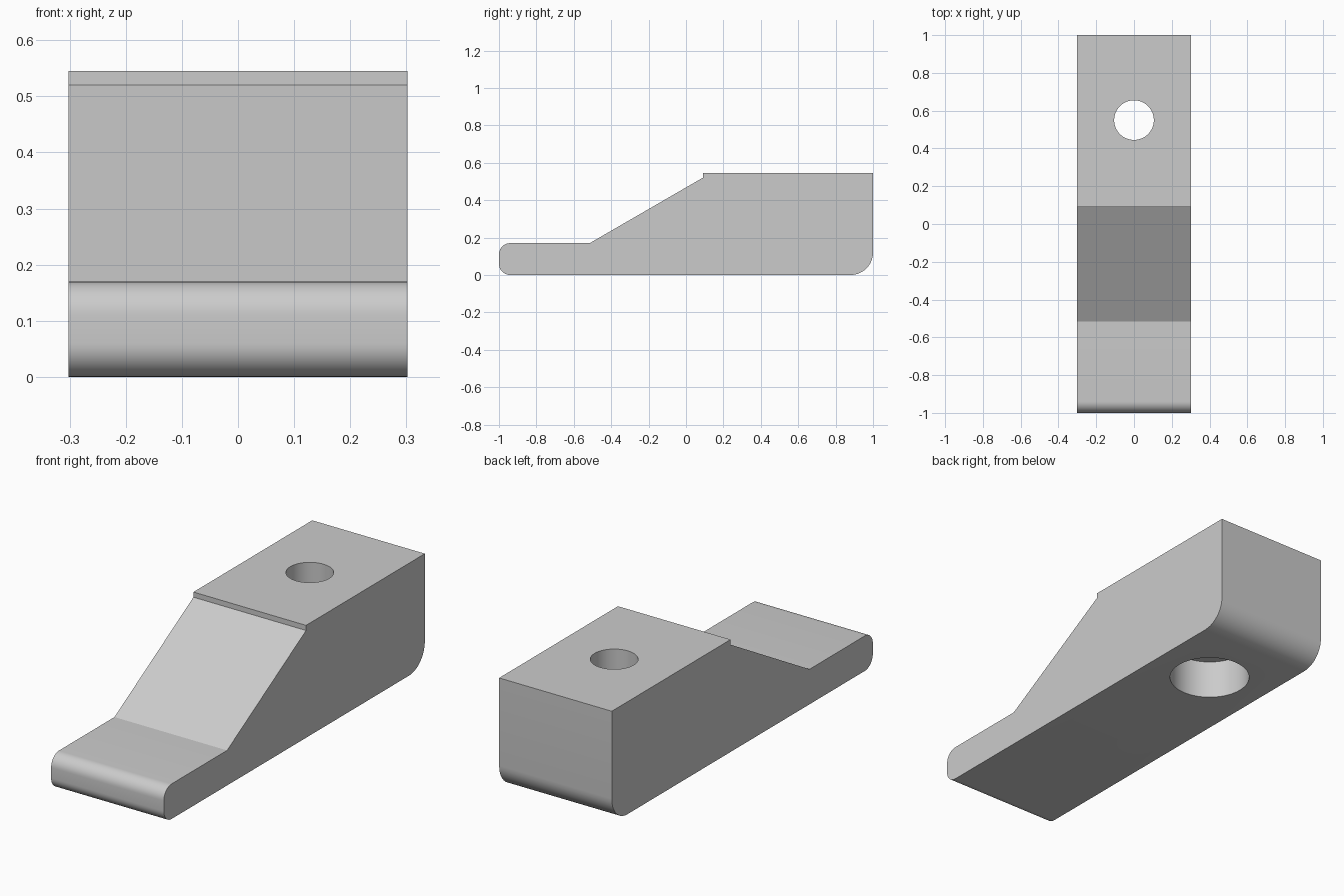
import bpy, bmesh, math

cube = bpy.data.objects.get("Cube")
if cube:
    bpy.data.objects.remove(cube, do_unlink=True)

HALF_WIDTH = 0.302
HOLE_Y = 0.55

grey = bpy.data.materials.new("plain grey")
grey.use_nodes = True
grey.diffuse_color = (0.6, 0.6, 0.6, 1)
grey.node_tree.nodes["Principled BSDF"].inputs["Base Color"].default_value = (0.6, 0.6, 0.6, 1)


def arc(cy, cz, radius, start, steps=10):
    """Quarter turn, counter-clockwise, as (y, z) points."""
    angles = [math.radians(start + 90 * i / steps) for i in range(steps + 1)]
    return [(cy + radius * math.cos(a), cz + radius * math.sin(a)) for a in angles]


def add_cutter(name, radius, bottom, top):
    bpy.ops.mesh.primitive_cylinder_add(vertices=64, radius=radius, depth=top - bottom,
                                        location=(0, HOLE_Y, (bottom + top) / 2))
    cutter = bpy.context.object
    cutter.name = name
    cutter.data.materials.append(grey)
    return cutter


# Side profile: rounded toe, ramp, small step, heel with a rounded lower corner
profile = (arc(-0.94, 0.06, 0.06, 180) + arc(0.88, 0.12, 0.12, 270)
           + [(1, 0.545), (0.09, 0.545), (0.09, 0.52), (-0.515, 0.17)]
           + arc(-0.94, 0.11, 0.06, 90))

# Extrude the profile across the width
bm = bmesh.new()
side = bm.faces.new([bm.verts.new((-HALF_WIDTH, y, z)) for y, z in profile])
extruded = bmesh.ops.extrude_face_region(bm, geom=[side])["geom"]
bmesh.ops.translate(bm, vec=(2 * HALF_WIDTH, 0, 0),
                    verts=[v for v in extruded if isinstance(v, bmesh.types.BMVert)])
bmesh.ops.recalc_face_normals(bm, faces=bm.faces)
mesh = bpy.data.meshes.new("clamp_body")
bm.to_mesh(mesh)
bm.free()
mesh.materials.append(grey)
body = bpy.data.objects.new("clamp_body", mesh)
bpy.context.collection.objects.link(body)

# Bolt hole with a wider counterbore underneath
cutters = [add_cutter("bolt_hole_cutter", 0.105, -0.1, 0.7),
           add_cutter("counterbore_cutter", 0.185, -0.1, 0.19)]
for cutter in cutters:
    bpy.ops.object.select_all(action="DESELECT")
    body.select_set(True)
    bpy.context.view_layer.objects.active = body
    cut = body.modifiers.new(cutter.name, "BOOLEAN")
    cut.operation = "DIFFERENCE"
    cut.solver = "EXACT"
    cut.object = cutter
    bpy.ops.object.modifier_apply(modifier=cut.name)
    bpy.data.objects.remove(cutter, do_unlink=True)

bpy.ops.object.shade_smooth_by_angle(angle=math.radians(30))
